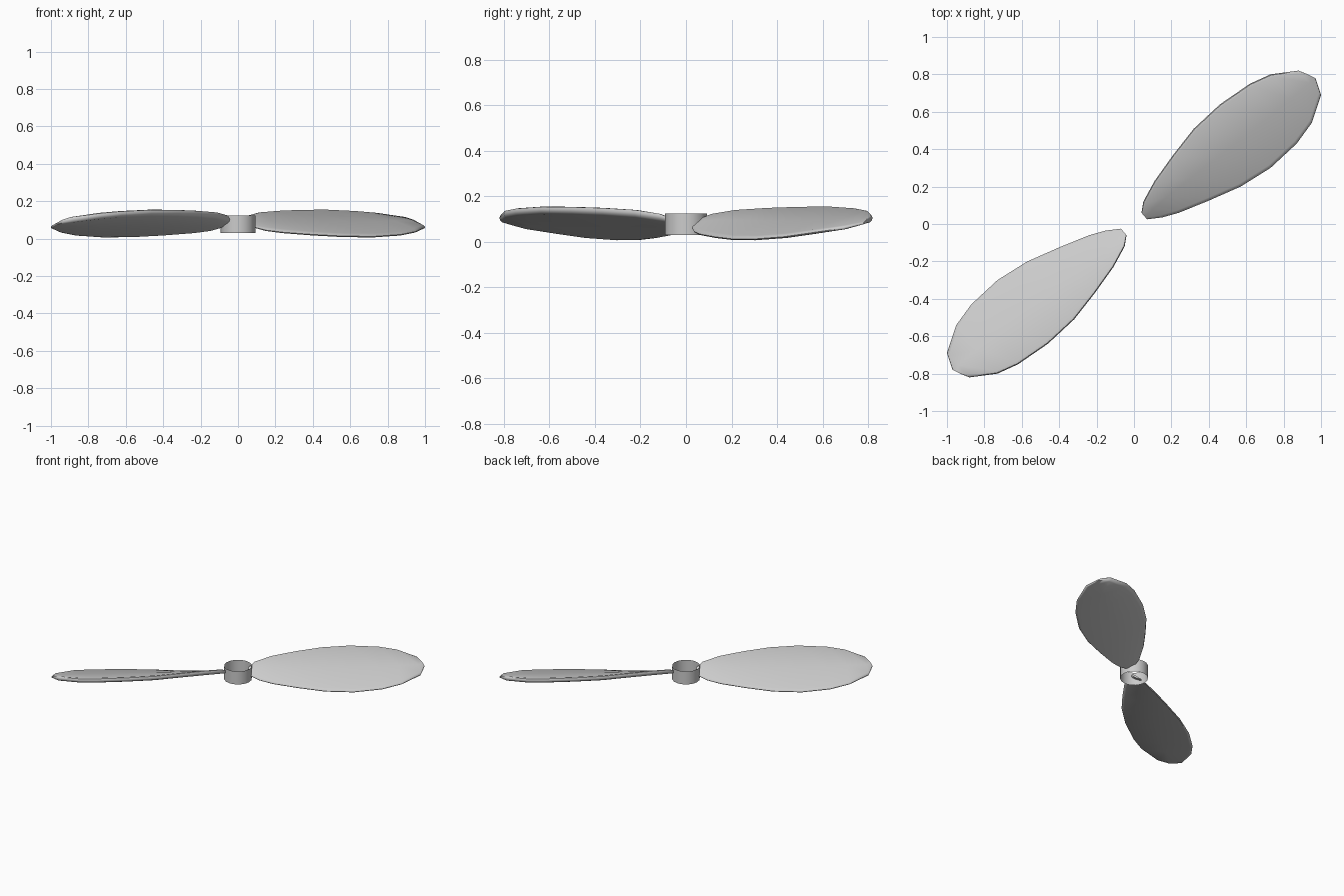
import bpy, bmesh, math
from mathutils import Vector

cube = bpy.data.objects.get("Cube")
if cube:
    bpy.data.objects.remove(cube)

grey = bpy.data.materials.new("light grey plastic")
grey.use_nodes = True
colour = (0.6, 0.6, 0.6, 1)
grey.diffuse_color = colour
grey.node_tree.nodes["Principled BSDF"].inputs["Base Color"].default_value = colour


def add_object(name, bm, angle):
    mesh = bpy.data.meshes.new(name)
    bm.to_mesh(mesh)
    bm.free()
    mesh.materials.append(grey)
    obj = bpy.data.objects.new(name, mesh)
    bpy.context.collection.objects.link(obj)
    bpy.ops.object.select_all(action="DESELECT")
    obj.select_set(True)
    bpy.context.view_layer.objects.active = obj
    bpy.ops.object.shade_smooth_by_angle(angle=math.radians(angle))
    return obj


# Blade stations from root to tip: thick high edge, thin low edge, thickness factor
stations = [
    ((.04, .06, .095), (.07, .025, .065), .5),
    ((.05, .12, .115), (.15, .035, .045), .9),
    ((.11, .23, .13), (.24, .06, .034), 1),
    ((.21, .37, .138), (.40, .125, .022), 1),
    ((.32, .51, .142), (.57, .20, .013), 1),
    ((.46, .64, .143), (.73, .30, .012), 1),
    ((.62, .75, .135), (.87, .43, .022), 1),
    ((.73, .80, .125), (.95, .54, .038), 1),
    ((.88, .82, .105), (1.0, .69, .06), .9),
    ((.93, .80, .095), (.97, .78, .08), .5),
]


def blade_section(high, low, factor):
    """Closed cross-section with a thick rounded edge and a thin rounded edge."""
    high, low = Vector(high), Vector(low)
    chord = (low - high).length
    across = (low - high) / chord
    inset = min(.018, chord * .2)
    upper = [(inset * .3, .012), (inset, .017), (chord * .5, .014),
             (chord - inset, .010), (chord - inset * .3, .007)]
    lift = Vector((0, 0, factor))
    top = [high + across * d + lift * h for d, h in upper]
    bottom = [high + across * d - lift * h for d, h in reversed(upper)]
    return [high] + top + [low] + bottom


bm = bmesh.new()
rings = [[bm.verts.new(p) for p in blade_section(*s)] for s in stations]
for a, b in zip(rings, rings[1:]):
    for i in range(len(a)):
        j = (i + 1) % len(a)
        bm.faces.new((a[i], a[j], b[j], b[i]))
bm.faces.new(rings[0])
bm.faces.new(rings[-1])
bmesh.ops.recalc_face_normals(bm, faces=bm.faces)
blade = add_object("blade_back_left", bm, 50)

# Opposite blade, turned half a revolution
other = blade.copy()
other.name = "blade_front_right"
other.rotation_euler.z = math.pi
bpy.context.collection.objects.link(other)

# Open thin-walled hub tube
bm = bmesh.new()
bmesh.ops.create_cone(bm, cap_ends=False, segments=16, radius1=.093,
                      radius2=.093, depth=.095)
bmesh.ops.translate(bm, verts=bm.verts, vec=(0, 0, .077))
add_object("hub_tube", bm, 40)
